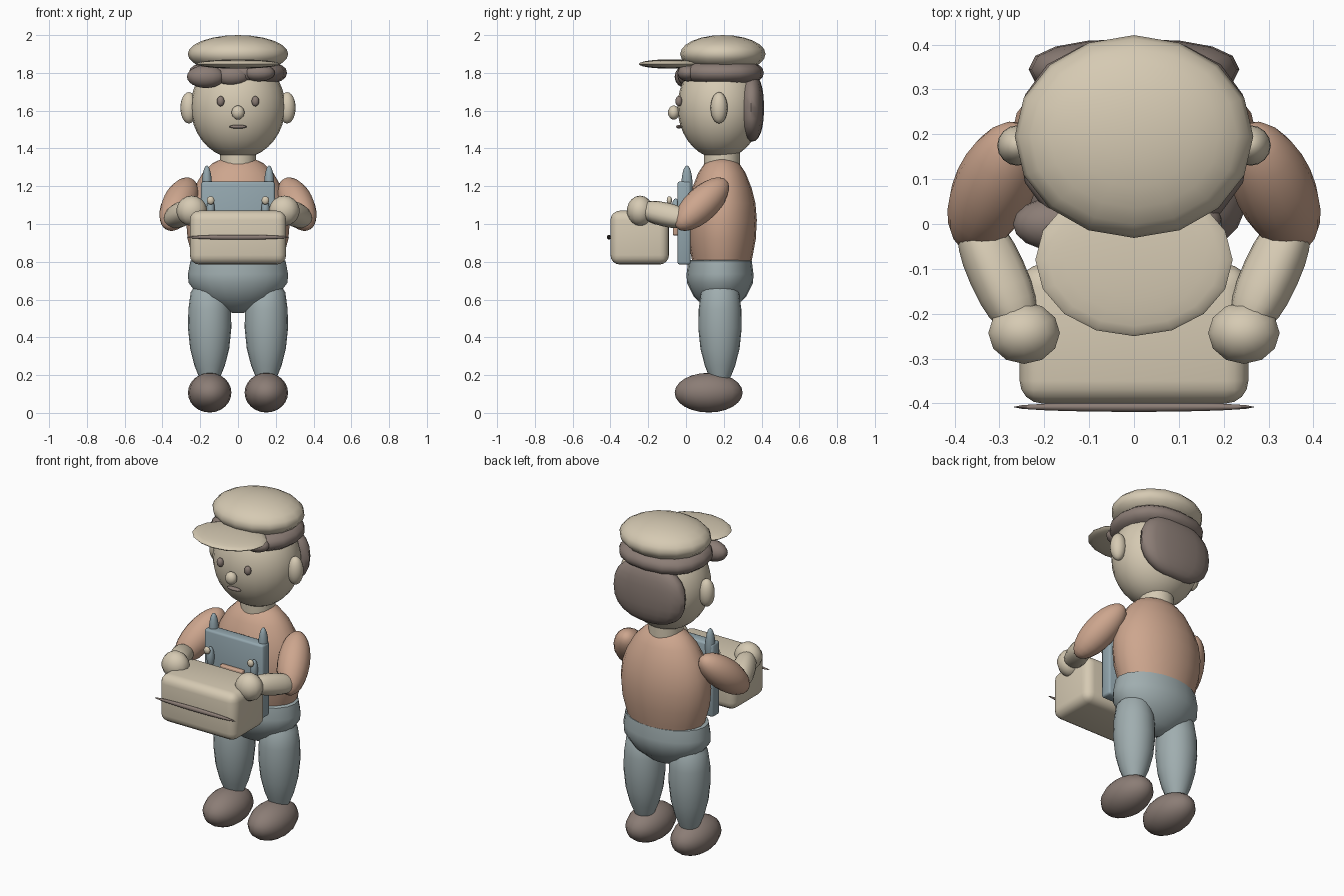
import bpy, bmesh, math
from mathutils import Vector, Matrix

if "Cube" in bpy.data.objects:
    bpy.data.objects.remove(bpy.data.objects["Cube"], do_unlink=True)


def material(name, rgb):
    m = bpy.data.materials.new(name)
    m.use_nodes = True
    m.diffuse_color = (*rgb, 1)
    m.node_tree.nodes["Principled BSDF"].inputs["Base Color"].default_value = (*rgb, 1)
    return m


cream = material("cream", (.67, .59, .45))
peach = material("peach", (.61, .38, .27))
grey_blue = material("grey blue", (.35, .42, .43))
bib_blue = material("bib blue", (.29, .38, .42))
brown = material("brown", (.26, .205, .18))


def finish(name, bm, mat, angle=50):
    bmesh.ops.recalc_face_normals(bm, faces=bm.faces)
    mesh = bpy.data.meshes.new(name)
    bm.to_mesh(mesh)
    bm.free()
    mesh.materials.append(mat)
    ob = bpy.data.objects.new(name, mesh)
    bpy.context.collection.objects.link(ob)
    bpy.ops.object.select_all(action="DESELECT")
    ob.select_set(True)
    bpy.context.view_layer.objects.active = ob
    bpy.ops.object.shade_smooth_by_angle(angle=math.radians(angle))
    return ob


def ellipsoid(name, loc, radii, mat, axis=(0, 0, 1), power=1, seg=16):
    """Ball stretched to radii; its z is turned along axis, power below 1 makes it boxier."""
    bm = bmesh.new()
    bmesh.ops.create_uvsphere(bm, u_segments=seg, v_segments=seg * 3 // 4, radius=1)
    turn = Vector((0, 0, 1)).rotation_difference(Vector(axis)).to_matrix()
    for v in bm.verts:
        p = [math.copysign(abs(c) ** power, c) * r for c, r in zip(v.co, radii)]
        v.co = turn @ Vector(p) + Vector(loc)
    return finish(name, bm, mat)


def lathe(name, centre, radii, profile, mat, seg=20):
    """Stack of elliptical rings; profile holds (scale, height) pairs."""
    bm = bmesh.new()
    rings = []
    for scale, z in profile:
        angles = [2 * math.pi * i / seg for i in range(seg)]
        rings.append([bm.verts.new((centre[0] + radii[0] * scale * math.cos(a),
                                    centre[1] + radii[1] * scale * math.sin(a), z)) for a in angles])
    for low, high in zip(rings, rings[1:]):
        for i in range(seg):
            j = (i + 1) % seg
            bm.faces.new((low[i], low[j], high[j], high[i]))
    bm.faces.new(rings[0])
    bm.faces.new(rings[-1])
    return finish(name, bm, mat)


def box(name, loc, size, mat, bevel, segments=4):
    bm = bmesh.new()
    bmesh.ops.create_cube(bm, size=1, matrix=Matrix.Translation(loc) @ Matrix.Diagonal((*size, 1)))
    bmesh.ops.bevel(bm, geom=bm.edges[:], offset=bevel, segments=segments, profile=.5, affect="EDGES")
    return finish(name, bm, mat)


# Head and face
ellipsoid("head", (0, .18, 1.62), (.25, .225, .275), cream, seg=24)
ellipsoid("nose", (0, -.065, 1.59), (.034, .03, .037), cream)
ellipsoid("mouth", (0, -.037, 1.515), (.046, .015, .01), brown)

# Hair and cap
ellipsoid("hair_band", (0, .19, 1.80), (.26, .222, .075), brown, power=.85)
ellipsoid("back_hair", (0, .345, 1.615), (.235, .068, .18), brown, power=.85)
ellipsoid("right_tuft", (-.17, 0, 1.78), (.1, .06, .06), brown)
ellipsoid("middle_tuft", (-.03, .01, 1.785), (.09, .055, .055), brown)
ellipsoid("left_tuft", (.11, .01, 1.80), (.085, .055, .045), brown)
ellipsoid("cap", (0, .195, 1.90), (.266, .226, .1), cream)
ellipsoid("cap_visor", (0, -.08, 1.847), (.22, .17, .025), cream)

# Body
lathe("neck", (0, .19), (.095, .095), [(1, 1.25), (1, 1.42)], cream)
lathe("torso", (0, .19), (.275, .185),
      [(.8, .76), (.88, .83), (.97, .92), (1, 1.02), (.96, 1.11),
       (.85, 1.19), (.68, 1.27), (.5, 1.32), (.3, 1.347)], peach)
lathe("hips", (0, .18), (.265, .177),
      [(.12, .53), (.42, .555), (.78, .615), (.99, .69), (1, .735), (.95, .805), (.9, .81)], grey_blue)

# Overalls front
box("bib", (0, -.01, 1.005), (.39, .07, .44), bib_blue, .012, 2)
box("bib_patch", (0, -.055, .995), (.15, .03, .11), peach, .006, 2)

# Carried box
box("carried_box", (0, -.245, .928), (.51, .31, .285), cream, .05)
ellipsoid("box_seam", (0, -.408, .93), (.27, .011, .013), brown)

# Mirrored parts
for side, s in (("left", 1), ("right", -1)):
    ellipsoid(side + "_eye", (s * .092, -.038, 1.65), (.02, .018, .027), brown)
    ellipsoid(side + "_ear", (s * .26, .175, 1.615), (.045, .045, .083), cream)
    ellipsoid(side + "_strap", (s * .165, .005, 1.2), (.027, .03, .11), bib_blue)
    ellipsoid(side + "_strap_end", (s * .145, -.055, 1.075), (.022, .022, .06), bib_blue)
    ellipsoid(side + "_button", (s * .145, -.088, 1.125), (.02, .014, .022), cream)
    ellipsoid(side + "_upper_arm", (s * .312, .083, 1.105), (.09, .09, .19), peach,
              axis=(s * .12, -.26, -.25))
    ellipsoid(side + "_forearm", (s * .305, -.11, 1.05), (.062, .062, .15), cream,
              axis=(s * -.09, -.2, .045), power=.85)
    ellipsoid(side + "_hand", (s * .245, -.243, 1.07), (.081, .07, .08), cream, seg=12)
    lathe(side + "_leg", (s * .15, .18), (.115, .115),
          [(.42, .17), (.7, .25), (.9, .34), (1, .45), (.98, .55), (.87, .64), (.5, .7)], grey_blue)
    ellipsoid(side + "_shoe", (s * .15, .12, .107), (.115, .18, .105), brown)
